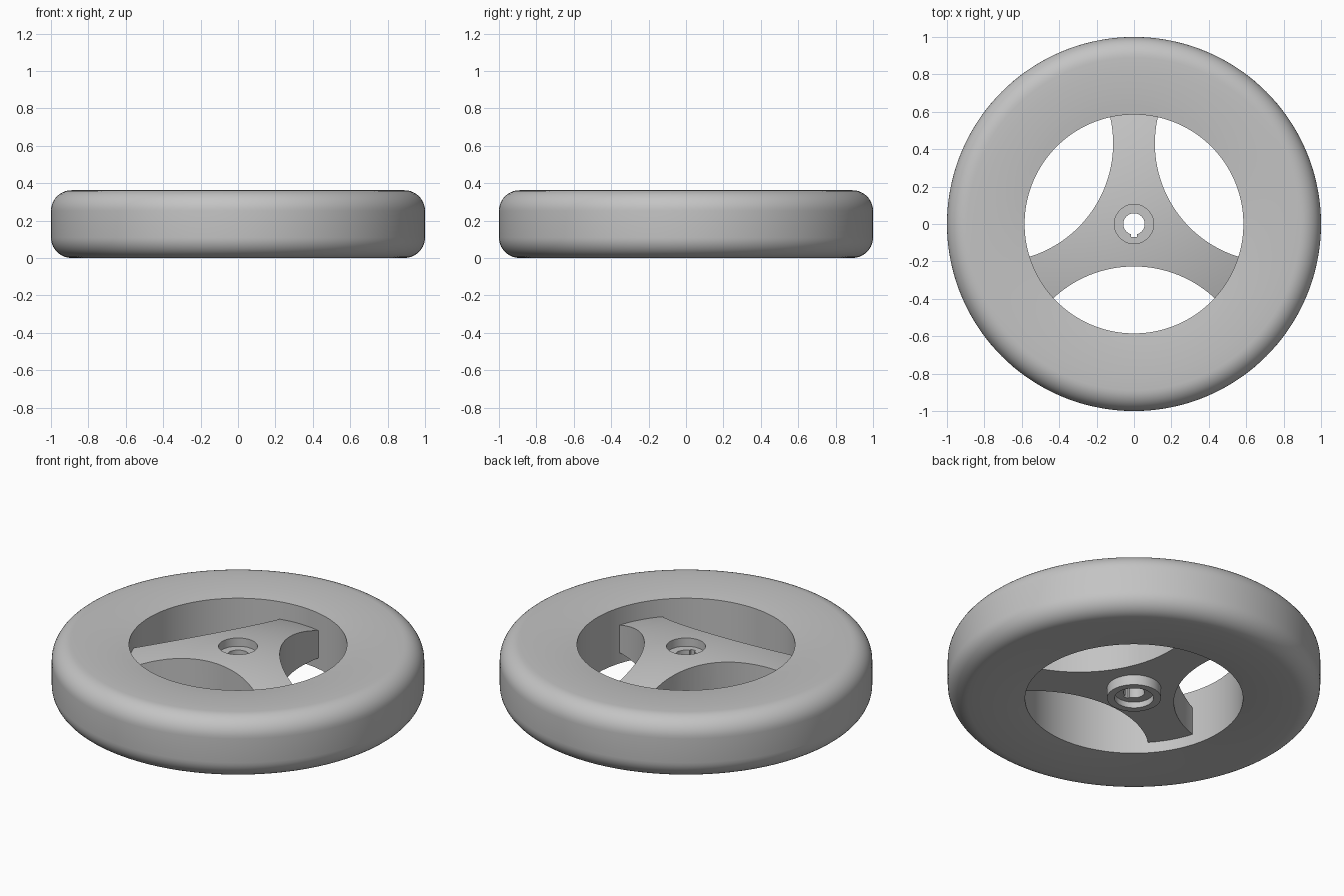
import bpy, bmesh, math

cube = bpy.data.objects.get("Cube")
if cube:
    bpy.data.objects.remove(cube, do_unlink=True)

H = 0.362          # overall height
RIM_IN = 0.585     # inner radius of the rim

grey = bpy.data.materials.new("plain grey")
grey.use_nodes = True
grey.diffuse_color = (0.55, 0.55, 0.55, 1)
grey.node_tree.nodes["Principled BSDF"].inputs["Base Color"].default_value = (0.55, 0.55, 0.55, 1)


def make_object(name, bm):
    bmesh.ops.recalc_face_normals(bm, faces=bm.faces)
    mesh = bpy.data.meshes.new(name)
    bm.to_mesh(mesh)
    bm.free()
    mesh.materials.append(grey)
    obj = bpy.data.objects.new(name, mesh)
    bpy.context.collection.objects.link(obj)
    return obj


def lathe(name, profile, segments=144):
    """Revolve a closed (radius, height) outline around z."""
    bm = bmesh.new()
    rings = []
    for i in range(segments):
        a = 2 * math.pi * i / segments
        rings.append([bm.verts.new((r * math.cos(a), r * math.sin(a), z)) for r, z in profile])
    n = len(profile)
    for i in range(segments):
        p, q = rings[i], rings[(i + 1) % segments]
        for j in range(n):
            k = (j + 1) % n
            bm.faces.new((p[j], q[j], q[k], p[k]))
    return make_object(name, bm)


def prism(bm, outline, z0, z1):
    """Extrude a flat outline between two heights."""
    low = [bm.verts.new((x, y, z0)) for x, y in outline]
    high = [bm.verts.new((x, y, z1)) for x, y in outline]
    n = len(outline)
    bm.faces.new(low[::-1])
    bm.faces.new(high)
    for i in range(n):
        j = (i + 1) % n
        bm.faces.new((low[i], low[j], high[j], high[i]))


def shade(obj):
    bpy.ops.object.select_all(action='DESELECT')
    obj.select_set(True)
    bpy.context.view_layer.objects.active = obj
    bpy.ops.object.shade_smooth_by_angle(angle=math.radians(30))


# Rim: gently crowned faces with rounded outer shoulders
fillet = 0.11
upper = [(RIM_IN, 0.346), (0.63, 0.351), (0.67, 0.355), (0.75, 0.360), (0.82, H)]
for i in range(11):
    a = math.radians(90 - 9 * i)
    upper.append((1 - fillet + fillet * math.cos(a), H - fillet + fillet * math.sin(a)))
rim = lathe("rim", upper + [(r, H - z) for r, z in reversed(upper)])

# Hub and spokes: domed disc with a lower boss and recessed bore
def dome(r):
    return 0.337 - 0.275 * r * r

BORE, RECESS, BOSS, WEB = 0.057, 0.105, 0.145, 0.60
profile = [(BORE, 0.055), (RECESS, 0.055), (RECESS, 0.02), (BOSS, 0.02),
           (BOSS, 0.08), (WEB, 0.08)]
steps = 12
for i in range(steps + 1):
    r = WEB + (RECESS - WEB) * i / steps
    profile.append((r, dome(r)))
profile += [(RECESS, 0.285), (BORE, 0.285)]
spokes = lathe("hub_and_spokes", profile)

# Cutter: three round openings between the spokes and the keyway
bm = bmesh.new()
for k in range(3):
    a = math.radians(-90 + 120 * k)
    cx, cy = 0.861 * math.cos(a), 0.861 * math.sin(a)
    prism(bm, [(cx + 0.634 * math.cos(2 * math.pi * i / 128),
                cy + 0.634 * math.sin(2 * math.pi * i / 128)) for i in range(128)], -0.1, 0.5)
w = 0.015
prism(bm, [(-w, -0.07), (w, -0.07), (w, 0.0), (-w, 0.0)], -0.1, 0.5)
cutter = make_object("opening_cutter", bm)
cutter.hide_render = True

cut = spokes.modifiers.new("openings", 'BOOLEAN')
cut.operation = 'DIFFERENCE'
cut.solver = 'EXACT'
cut.object = cutter
bpy.context.view_layer.update()
bpy.context.view_layer.objects.active = spokes
bpy.ops.object.modifier_apply(modifier=cut.name)
bpy.data.objects.remove(cutter, do_unlink=True)

for obj in (rim, spokes):
    shade(obj)
